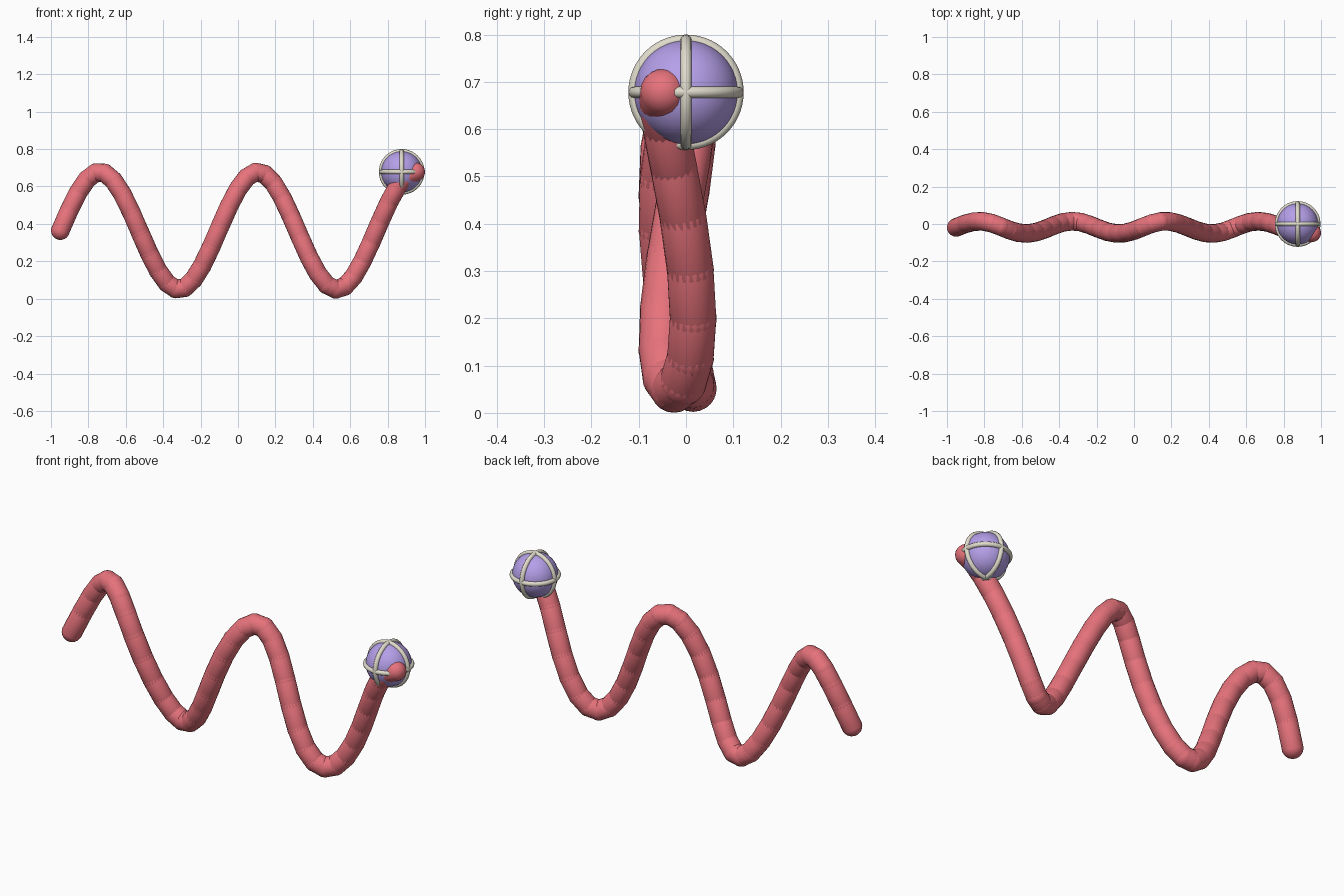
import bpy, bmesh, math
from mathutils import Vector, Matrix

if "Cube" in bpy.data.objects:
    bpy.data.objects.remove(bpy.data.objects["Cube"])

SEGMENTS = 40
RADIUS = 0.05
TURNS = 4.5 * math.pi
BALL_CENTER = Vector((0.875, 0.0, 0.678))


def material(name, rgb):
    m = bpy.data.materials.new(name)
    m.diffuse_color = (*rgb, 1.0)
    m.use_nodes = True
    m.node_tree.nodes["Principled BSDF"].inputs["Base Color"].default_value = m.diffuse_color
    return m


def finish(obj, name, mat):
    obj.name = name
    obj.data.materials.append(mat)
    for p in obj.data.polygons:
        p.use_smooth = True
    return obj


red = material("coral_red", (0.80, 0.17, 0.20))
violet = material("lavender", (0.46, 0.35, 0.82))
cream = material("cream", (0.74, 0.71, 0.60))


def path(i):
    # Two waves of different length make the wriggling path
    t = TURNS * i / SEGMENTS
    return Vector((-0.95 + 1.9 * i / SEGMENTS,
                   -0.018 + 0.033 * math.sin(1.7 * t),
                   0.364 + 0.314 * math.sin(t)))


def add_capsule(bm, a, b, r):
    # A sphere split at its equator and stretched from a to b
    axis = b - a
    half = axis.length / 2
    verts = bmesh.ops.create_uvsphere(bm, u_segments=20, v_segments=11, radius=r)["verts"]
    rot = axis.to_track_quat('Z', 'Y').to_matrix().to_4x4()
    place = Matrix.Translation((a + b) / 2) @ rot
    for v in verts:
        v.co.z += half if v.co.z > 0 else -half
        v.co = place @ v.co


# Worm body: chain of overlapping capsules
bm = bmesh.new()
for i in range(SEGMENTS):
    add_capsule(bm, path(i), path(i + 1), RADIUS)
mesh = bpy.data.meshes.new("worm_body")
bm.to_mesh(mesh)
bm.free()
body = bpy.data.objects.new("worm_body", mesh)
bpy.context.collection.objects.link(body)
finish(body, "worm_body", red)

# Ball at the end of the body
bpy.ops.mesh.primitive_uv_sphere_add(segments=40, ring_count=24, radius=0.11, location=BALL_CENTER)
finish(bpy.context.object, "ball", violet)

# Three rings at right angles around the ball
rings = {"ring_level": (0, 0, 0),
         "ring_front": (math.pi / 2, 0, 0),
         "ring_side": (0, math.pi / 2, 0)}
for name, rot in rings.items():
    bpy.ops.mesh.primitive_torus_add(major_radius=0.11, minor_radius=0.012,
                                     major_segments=56, minor_segments=12,
                                     location=BALL_CENTER, rotation=rot)
    finish(bpy.context.object, name, cream)
